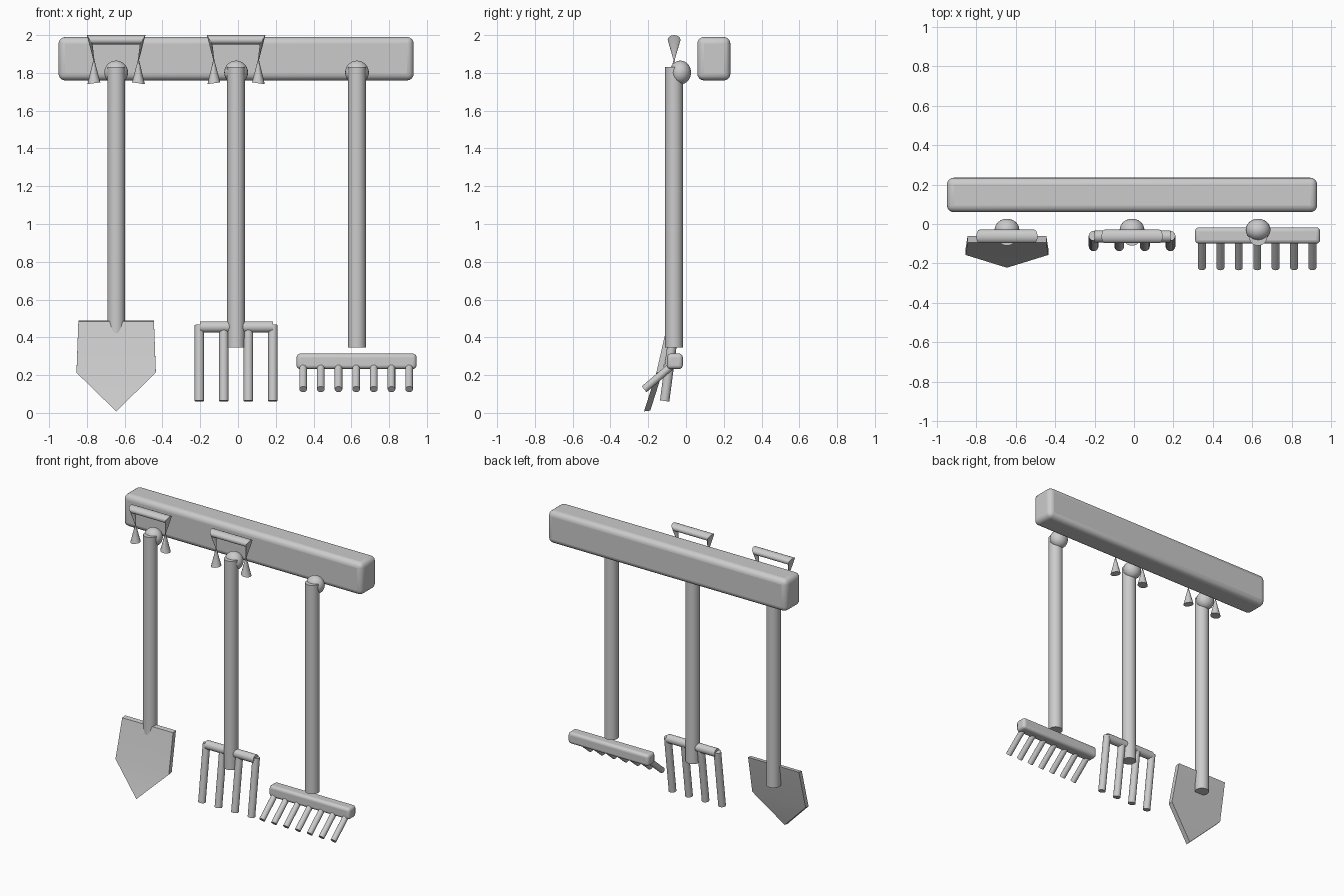
import bpy, bmesh, math
from mathutils import Vector

cube = bpy.data.objects.get("Cube")
if cube:
    bpy.data.objects.remove(cube, do_unlink=True)

grey = bpy.data.materials.new("plain grey")
grey.use_nodes = True
grey.diffuse_color = (0.6, 0.6, 0.6, 1)
grey.node_tree.nodes["Principled BSDF"].inputs["Base Color"].default_value = (0.6, 0.6, 0.6, 1)

HANDLE_Y = -0.063
SPADE_X, FORK_X, RAKE_X = -0.645, -0.01, 0.63


def finish(obj, name, angle=40):
    obj.name = name
    obj.data.materials.clear()
    obj.data.materials.append(grey)
    bpy.ops.object.select_all(action='DESELECT')
    obj.select_set(True)
    bpy.context.view_layer.objects.active = obj
    bpy.ops.object.shade_smooth_by_angle(angle=math.radians(angle))
    return obj


def rod(name, a, b, radius, sides=20):
    a, b = Vector(a), Vector(b)
    bpy.ops.mesh.primitive_cylinder_add(vertices=sides, radius=radius, depth=(b - a).length,
                                        location=(a + b) / 2)
    obj = bpy.context.object
    obj.rotation_euler = (b - a).to_track_quat('Z', 'Y').to_euler()
    return finish(obj, name)


def rounded_box(name, low, high, bevel):
    low, high = Vector(low), Vector(high)
    bpy.ops.mesh.primitive_cube_add(size=1, location=(low + high) / 2)
    obj = bpy.context.object
    obj.scale = high - low
    bpy.ops.object.transform_apply(location=False, rotation=False, scale=True)
    mod = obj.modifiers.new("rounded edges", 'BEVEL')
    mod.width, mod.segments = bevel, 4
    return finish(obj, name)


def mesh_object(name, bm, angle=40):
    bmesh.ops.recalc_face_normals(bm, faces=bm.faces)
    mesh = bpy.data.meshes.new(name)
    bm.to_mesh(mesh)
    bm.free()
    obj = bpy.data.objects.new(name, mesh)
    bpy.context.collection.objects.link(obj)
    return finish(obj, name, angle)


def grip(name, cx):
    """Top bar with two pinched legs, lofted through elliptical rings."""
    bm = bmesh.new()
    sides = 16
    # centre x offset, centre z, x radius, y radius, z tilt along x
    half = [(-0.118, 1.745, 0.034, 0.034, 0.005),
            (-0.118, 1.868, 0.003, 0.003, 0.0),
            (-0.14, 1.975, 0.015, 0.034, -0.025)]
    mirrored = [(-x, z, -rx, ry, tilt) for x, z, rx, ry, tilt in reversed(half)]
    rings = []
    for x, z, rx, ry, tilt in half + mirrored:
        ring = []
        for i in range(sides):
            a = math.tau * i / sides
            ring.append(bm.verts.new((cx + x + rx * math.cos(a), HANDLE_Y + ry * math.sin(a),
                                      z + tilt * math.cos(a))))
        rings.append(ring)
    for r, s in zip(rings, rings[1:]):
        for i in range(sides):
            j = (i + 1) % sides
            bm.faces.new((r[i], r[j], s[j], s[i]))
    bm.faces.new(rings[0])
    bm.faces.new(rings[-1])
    return mesh_object(name, bm)


# Hanging board
rounded_box("hanging_board", (-0.95, 0.06, 1.76), (0.93, 0.235, 1.99), 0.035)

# Handles and their hanging knobs
for tool, x in (("spade", SPADE_X), ("fork", FORK_X), ("rake", RAKE_X)):
    rod(tool + "_handle", (x, HANDLE_Y, 0.345), (x, HANDLE_Y, 1.83), 0.047, 24)
    bpy.ops.mesh.primitive_uv_sphere_add(segments=24, ring_count=14, radius=0.063,
                                         location=(x, -0.03, 1.802))
    bpy.context.object.scale.y = 0.9
    finish(bpy.context.object, tool + "_knob", 180)

grip("spade_grip", SPADE_X)
grip("fork_grip", FORK_X)

# Spade blade: front outline leaning forward, with an even thickness
outline = [(-0.2, -0.095, 0.485), (0.2, -0.095, 0.485), (0.21, -0.157, 0.213),
           (0, -0.222, 0.008), (-0.21, -0.157, 0.213)]
bm = bmesh.new()
front = [bm.verts.new((SPADE_X + x, y, z)) for x, y, z in outline]
back = [bm.verts.new((SPADE_X + x, y + 0.033, z + 0.004)) for x, y, z in outline]
for side in (front, back):
    bm.faces.new((side[0], side[1], side[2], side[4]))
    bm.faces.new((side[4], side[2], side[3]))
for i in range(len(outline)):
    j = (i + 1) % len(outline)
    bm.faces.new((front[i], front[j], back[j], back[i]))
mesh_object("spade_blade", bm)

# Fork head
rod("fork_crossbar", (-0.2, HANDLE_Y, 0.455), (0.185, HANDLE_Y, 0.455), 0.03)
for i in range(4):
    x = -0.205 + 0.13 * i
    rod(f"fork_tine_{i + 1}", (x, -0.06, 0.465), (x, -0.113, 0.063), 0.025, 16)

# Rake head
rounded_box("rake_bar", (0.31, -0.1, 0.232), (0.945, -0.017, 0.314), 0.02)
for i in range(7):
    x = 0.345 + 0.0935 * i
    rod(f"rake_tooth_{i + 1}", (x, -0.06, 0.262), (x, -0.222, 0.125), 0.02, 16)
